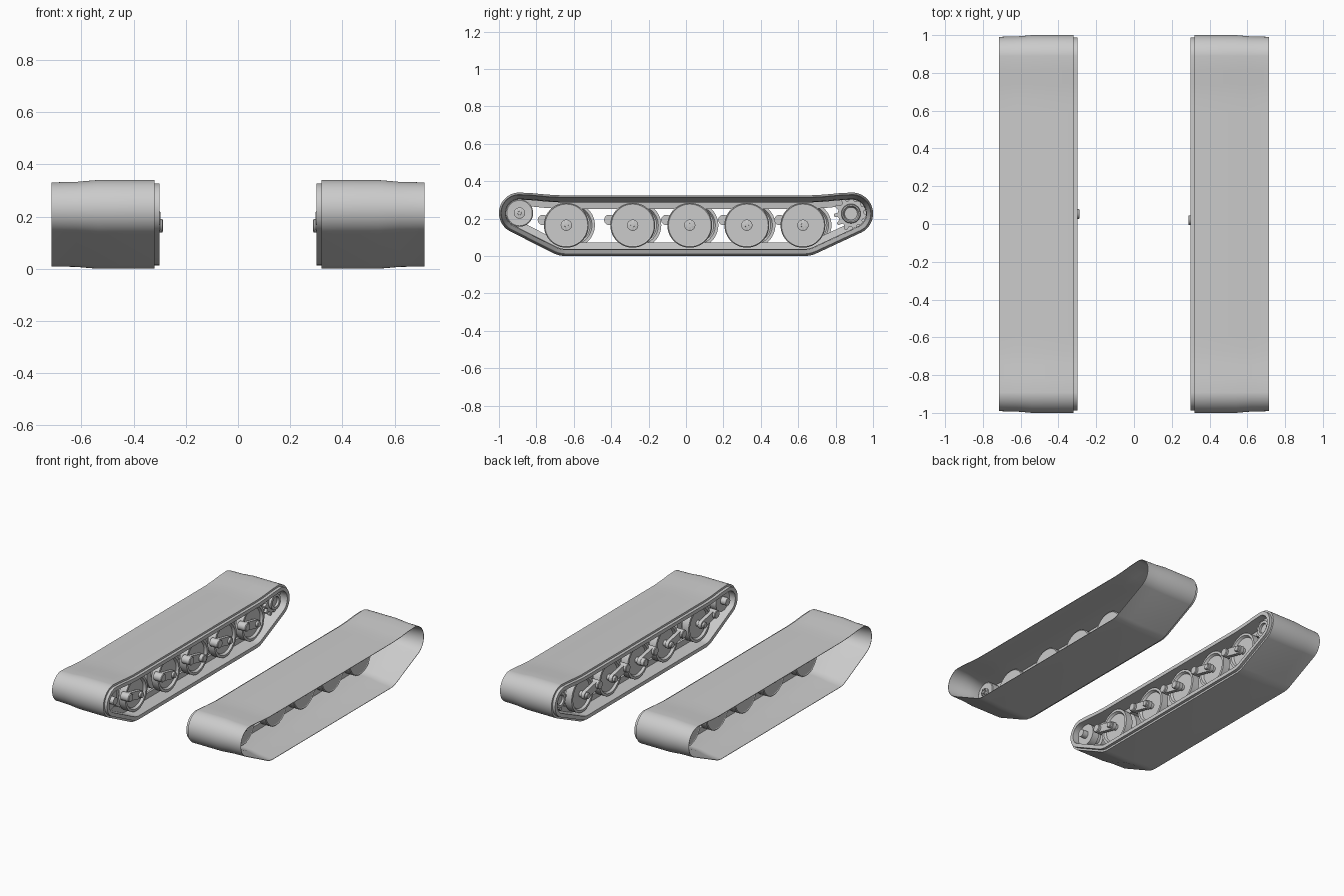
import bpy, bmesh
from math import sin, cos, pi, radians, atan2, hypot
from mathutils import Vector

if "Cube" in bpy.data.objects:
    bpy.data.objects.remove(bpy.data.objects["Cube"])

# One grey for everything
grey = bpy.data.materials.new("light_grey")
grey.use_nodes = True
grey.diffuse_color = (0.6, 0.6, 0.6, 1)
bsdf = grey.node_tree.nodes["Principled BSDF"]
bsdf.inputs["Base Color"].default_value = (0.6, 0.6, 0.6, 1)
bsdf.inputs["Roughness"].default_value = 0.7

# Circles the track wraps around: y, z, radius
WRAP = [(-0.89, 0.23, 0.11), (-0.64, 0.165, 0.165),
        (0.63, 0.165, 0.165), (0.887, 0.227, 0.113)]
WHEELS = [-0.64, -0.285, 0.02, 0.325, 0.625]


def finish(name, bm):
    bmesh.ops.recalc_face_normals(bm, faces=bm.faces)
    mesh = bpy.data.meshes.new(name)
    bm.to_mesh(mesh)
    bm.free()
    mesh.materials.append(grey)
    obj = bpy.data.objects.new(name, mesh)
    bpy.context.collection.objects.link(obj)
    bpy.ops.object.select_all(action='DESELECT')
    obj.select_set(True)
    bpy.context.view_layer.objects.active = obj
    bpy.ops.object.shade_smooth_by_angle(angle=radians(30))
    return obj


def track_loop(inset):
    """Outline around the wrap circles, moved inward, with a sagging top run."""
    pts = []
    n = 96
    for i in range(n):
        a = 2 * pi * (i + 0.5) / n
        c, s = cos(a), sin(a)
        y, z, r = max(WRAP, key=lambda w: w[0] * c + w[1] * s + w[2])
        p = (y + (r - inset) * c, z + (r - inset) * s)
        if pts and p[1] > 0.2 and pts[-1][0] - p[0] > 1:
            q = pts[-1]
            for k in range(1, 24):
                t = k / 24
                e = min(1, min(t, 1 - t) * 8)
                sag = 0.015 * e * e * (3 - 2 * e)
                pts.append((q[0] + (p[0] - q[0]) * t, q[1] + (p[1] - q[1]) * t - sag))
        pts.append(p)
    return pts


def band(name, side, section):
    """Sweep a closed (x, inset) section around the track outline."""
    bm = bmesh.new()
    rings = [[bm.verts.new((side * x, y, z)) for y, z in track_loop(d)]
             for x, d in section]
    for a, b in zip(rings, rings[1:] + rings[:1]):
        for i in range(len(a)):
            j = (i + 1) % len(a)
            bm.faces.new((a[i], a[j], b[j], b[i]))
    return finish(name, bm)


def lathe(name, side, y, z, profile, n=32, closed=False):
    """Turn an (x, radius) profile about an axle along x."""
    bm = bmesh.new()
    rings = [[bm.verts.new((side * x, y + r * cos(2 * pi * i / n), z + r * sin(2 * pi * i / n)))
              for i in range(n)] for x, r in profile]
    pairs = list(zip(rings, rings[1:]))
    if closed:
        pairs.append((rings[-1], rings[0]))
    else:
        bm.faces.new(rings[0])
        bm.faces.new(rings[-1])
    for a, b in pairs:
        for i in range(n):
            j = (i + 1) % n
            bm.faces.new((a[i], a[j], b[j], b[i]))
    return finish(name, bm)


def plate(name, side, outline, x0, x1):
    """Extrude a (y, z) outline between two x positions."""
    bm = bmesh.new()
    face = bm.faces.new([bm.verts.new((side * x0, y, z)) for y, z in outline])
    new = bmesh.ops.extrude_face_region(bm, geom=[face])["geom"]
    bmesh.ops.translate(bm, verts=[v for v in new if isinstance(v, bmesh.types.BMVert)],
                        vec=Vector((side * (x1 - x0), 0, 0)))
    return finish(name, bm)


def arm_outline(a, b, ra, rb):
    """Rounded bar from point a to point b."""
    ang = atan2(b[1] - a[1], b[0] - a[0])
    out = []
    for (y, z), r, start in ((a, ra, ang + pi / 2), (b, rb, ang - pi / 2)):
        out += [(y + r * cos(start + pi * k / 10), z + r * sin(start + pi * k / 10))
                for k in range(11)]
    return out


def bolts(name, side, y, z, x0, x1):
    """Hub cap with a ring of small bolts and a centre cap."""
    lathe(name + "_cap", side, y, z, [(x0, 0.03), (x1 - 0.006, 0.03), (x1 - 0.004, 0.026)], 24)
    lathe(name + "_nut", side, y, z, [(x0, 0.012), (x1 + 0.004, 0.01)], 12)
    for k in range(6):
        a = pi * k / 3
        lathe(f"{name}_bolt_{k}", side, y + 0.02 * cos(a), z + 0.02 * sin(a),
              [(x1 - 0.006, 0.005), (x1 + 0.002, 0.005)], 6)


for side, tag, shift in ((1, "left", 0.0), (-1, "right", 0.033)):
    # Track belt with flared outer skirt and stepped inner flange
    band(tag + "_track_belt", side,
         [(0.32, 0), (0.54, 0), (0.62, 0.007), (0.715, 0.009), (0.715, 0.012),
          (0.62, 0.022), (0.56, 0.034), (0.5, 0.038), (0.3, 0.038),
          (0.3, 0.013), (0.32, 0.013)])
    # Guide rib running between the paired wheels
    band(tag + "_guide_rib", side,
         [(0.4, 0.035), (0.425, 0.035), (0.42, 0.072), (0.405, 0.072)])

    # Paired road wheels, hubs and trailing arms
    for n, wy in enumerate(WHEELS):
        y, z, name = wy + shift, 0.165, f"{tag}_road_wheel_{n + 1}"
        lathe(name, side, y, z,
              [(0.36, 0.04), (0.36, 0.095), (0.345, 0.104), (0.345, 0.12), (0.395, 0.12),
               (0.395, 0.075), (0.43, 0.075), (0.43, 0.12), (0.485, 0.12),
               (0.49, 0.115), (0.487, 0.11), (0.487, 0.035)], 48)
        bolts(f"{tag}_hub_{n + 1}", side, y, z, 0.48, 0.505)
        pivot = (y - 0.125, z + 0.028)
        plate(f"{tag}_arm_{n + 1}", side, arm_outline((y, z), pivot, 0.028, 0.026), 0.315, 0.34)
        lathe(f"{tag}_axle_{n + 1}", side, y, z, [(0.298, 0.016), (0.302, 0.02), (0.37, 0.02)], 20)
        lathe(f"{tag}_pivot_{n + 1}", side, *pivot,
              [(0.298, 0.024), (0.302, 0.028), (0.36, 0.028)], 20)
    # Longer stub on the middle arm
    lathe(tag + "_middle_stub", side, WHEELS[2] + shift, 0.165,
          [(0.288, 0.022), (0.291, 0.026), (0.33, 0.026)], 20)

    # Front idler wheel
    lathe(tag + "_idler", side, -0.89, 0.23,
          [(0.345, 0.03), (0.345, 0.073), (0.395, 0.073), (0.395, 0.045), (0.43, 0.045),
           (0.43, 0.073), (0.487, 0.073), (0.49, 0.068), (0.487, 0.03)], 40)
    bolts(tag + "_idler_hub", side, -0.89, 0.23, 0.48, 0.505)
    lathe(tag + "_idler_axle", side, -0.89, 0.23, [(0.305, 0.025), (0.35, 0.025)], 20)

    # Rear drive sprocket: two toothed discs on a hollow drum
    teeth = 11
    outline = []
    for k in range(teeth):
        for off, r in ((0, 0.07), (0.35, 0.07), (0.55, 0.092), (0.8, 0.092)):
            a = 2 * pi * (k + off) / teeth
            outline.append((0.882 + r * cos(a), 0.227 + r * sin(a)))
    for k, x in enumerate((0.35, 0.46)):
        plate(f"{tag}_sprocket_{k + 1}", side, outline, x, x + 0.02)
    lathe(tag + "_sprocket_drum", side, 0.882, 0.227,
          [(0.33, 0.034), (0.33, 0.052), (0.495, 0.052), (0.5, 0.048), (0.5, 0.042), (0.475, 0.032)],
          32, closed=True)
    lathe(tag + "_sprocket_shaft", side, 0.882, 0.227, [(0.345, 0.033), (0.485, 0.033)], 24)
